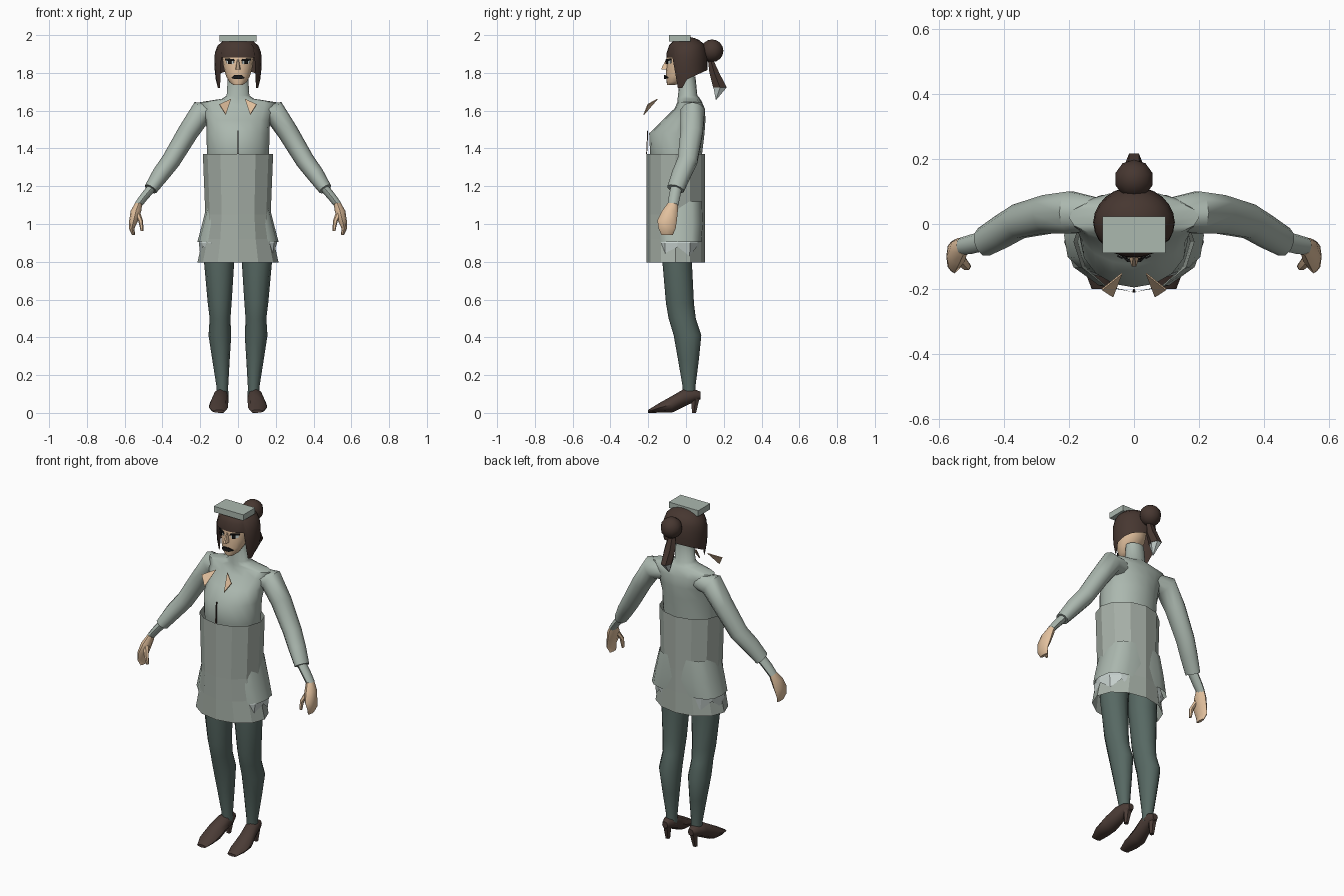
import bpy, bmesh, math
from mathutils import Vector

if "Cube" in bpy.data.objects:
    bpy.data.objects.remove(bpy.data.objects["Cube"])

Z, Y = Vector((0, 0, 1)), Vector((0, 1, 0))


def material(name, rgb):
    m = bpy.data.materials.new(name)
    m.diffuse_color = (*rgb, 1)
    m.use_nodes = True
    m.node_tree.nodes["Principled BSDF"].inputs["Base Color"].default_value = m.diffuse_color
    return m


CLOTH = material("grey_green_cloth", (.41, .48, .43))
APRON = material("apron_grey", (.38, .43, .385))
TIGHTS = material("dark_green_tights", (.095, .14, .125))
SKIN = material("skin", (.76, .53, .34))
HAIR = material("dark_brown_hair", (.062, .038, .03))
LEATHER = material("brown_leather", (.07, .045, .037))
PALE = material("pale_lining", (.58, .65, .63))
BLACK = material("black", (.01, .01, .01))


def finish(name, bm, mat, angle=50, mirror=False):
    bmesh.ops.recalc_face_normals(bm, faces=bm.faces)
    me = bpy.data.meshes.new(name)
    bm.to_mesh(me)
    bm.free()
    me.materials.append(mat)
    ob = bpy.data.objects.new(name, me)
    bpy.context.collection.objects.link(ob)
    if angle:
        bpy.ops.object.select_all(action='DESELECT')
        ob.select_set(True)
        bpy.context.view_layer.objects.active = ob
        bpy.ops.object.shade_smooth_by_angle(angle=math.radians(angle))
    if mirror:
        ob.modifiers.new("Mirror", 'MIRROR')
    return ob


def loft(name, rings, mat, sides=12, axis=None, up=Y, caps=True, power=1, zig=0, **kw):
    """Skin rings (x, y, z, width radius, depth radius) along a path."""
    bm = bmesh.new()
    pts = [Vector(r[:3]) for r in rings]
    loops = []
    for i, r in enumerate(rings):
        t = axis or (pts[min(i + 1, len(pts) - 1)] - pts[max(i - 1, 0)]).normalized()
        u = (up - t * up.dot(t)).normalized()
        v = t.cross(u)
        loop = []
        for k in range(sides):
            a = math.tau * k / sides
            c, s = math.cos(a), math.sin(a)
            c = math.copysign(abs(c) ** power, c)
            s = math.copysign(abs(s) ** power, s)
            p = pts[i] + v * c * r[3] + u * s * r[4]
            if i == 0 and k % 2:
                p.z += zig
            loop.append(bm.verts.new(p))
        loops.append(loop)
    for a, b in zip(loops, loops[1:]):
        for k in range(sides):
            j = (k + 1) % sides
            bm.faces.new((a[k], a[j], b[j], b[k]))
    if caps:
        bm.faces.new(loops[0])
        bm.faces.new(loops[-1])
    return finish(name, bm, mat, **kw)


def plate(name, pts, mat, mirror=False, thick=.005):
    bm = bmesh.new()
    bm.faces.new([bm.verts.new(p) for p in pts])
    ob = finish(name, bm, mat, angle=0, mirror=mirror)
    ob.modifiers.new("Thickness", 'SOLIDIFY').thickness = thick
    return ob


def spans(rows):
    """Rows of (z, half width, front y, back y) to ring tuples."""
    return [(0, (f + b) / 2, z, w, (b - f) / 2) for z, w, f, b in rows]


# Torso with high collar
loft("torso", spans([
    (1.0, .16, -.16, .08), (1.2, .15, -.15, .07), (1.37, .165, -.19, .085), (1.48, .166, -.195, .098),
    (1.55, .17, -.125, .103), (1.61, .195, -.062, .1), (1.645, .2, -.045, .085),
    (1.663, .085, -.045, .075), (1.68, .06, -.042, .06), (1.78, .054, -.035, .05)]),
    CLOTH, sides=16, axis=Z)

# Jacket hem, underskirt and faceted apron
loft("jacket_hem", [(0, -.035, .905, .215, .122), (0, -.035, 1.0, .19, .13), (0, -.035, 1.12, .16, .125)],
     CLOTH, sides=16, axis=Z, caps=False, power=.65)
loft("underskirt", [(0, -.045, .83, .2, .125), (0, -.045, .9, .207, .13), (0, -.04, 1.0, .16, .11)],
     PALE, sides=14, axis=Z, caps=False, power=.8, zig=.05, angle=0)
loft("apron", spans([(.795, .215, -.21, .1), (.92, .187, -.21, .1), (1.05, .173, -.21, .1),
                     (1.37, .186, -.21, .1)]), APRON, sides=12, axis=Z, caps=False, angle=0)

# Sleeves
loft("sleeve", [(.10, .03, 1.59, .05, .05), (.195, .035, 1.59, .065, .068), (.265, .03, 1.485, .055, .062),
                (.355, .008, 1.335, .05, .055), (.41, -.025, 1.262, .046, .052), (.462, -.055, 1.185, .036, .047)],
     CLOTH, sides=10, mirror=True)
loft("cuff", [(.45, -.05, 1.20, .024, .03), (.5, -.062, 1.14, .022, .03), (.53, -.068, 1.1, .02, .027)],
     CLOTH, sides=8, mirror=True)

# Hands
loft("hand", [(.525, -.068, 1.112, .019, .027), (.54, -.085, 1.07, .028, .042), (.552, -.1, 1.02, .024, .052),
              (.563, -.1, .975, .014, .045), (.553, -.1, .942, .009, .03)],
     SKIN, sides=8, axis=-Z, mirror=True)
loft("thumb", [(.535, -.105, 1.06, .018, .02), (.515, -.13, 1.015, .013, .014), (.508, -.13, .962, .007, .009)],
     SKIN, sides=6, axis=-Z, mirror=True)

# Legs
loft("leg", [(.083, .018, .08, .032, .034), (.083, .016, .14, .031, .034), (.09, .013, .28, .046, .055),
             (.096, .008, .41, .06, .073), (.095, -.02, .50, .055, .072), (.097, -.032, .58, .063, .074),
             (.1, -.047, .8, .08, .078), (.095, -.045, .98, .085, .085)],
     TIGHTS, sides=12, axis=Z, mirror=True)

# Shoes with tapered heels
loft("shoe", [(.1, -.2, .008, .03, .008), (.103, -.14, .027, .05, .026), (.102, -.075, .045, .05, .044),
              (.092, -.01, .08, .042, .047), (.086, .045, .092, .036, .033), (.085, .078, .092, .018, .02)],
     LEATHER, sides=8, axis=Y, up=Z, mirror=True)
loft("heel", [(.09, .042, 0, .014, .013), (.087, .052, .09, .026, .026)],
     LEATHER, sides=6, axis=Z, mirror=True)

# Head and nose
loft("head", [(0, -.08, 1.735, .024, .02), (0, -.06, 1.752, .046, .043), (0, -.046, 1.785, .064, .06),
              (0, -.026, 1.83, .077, .078), (0, -.02, 1.88, .083, .082), (0, -.015, 1.94, .08, .075)],
     SKIN, sides=16, axis=Z)
loft("nose", [(0, -.108, 1.818, .014, .026), (0, -.102, 1.832, .011, .028), (0, -.096, 1.872, .006, .01)],
     SKIN, sides=6, axis=Z)

# Mouth and eyes
plate("mouth", [(-.037, -.1, 1.773), (-.02, -.117, 1.789), (.02, -.117, 1.789), (.037, -.1, 1.773),
                (.02, -.117, 1.768), (-.02, -.117, 1.768)], BLACK, thick=.008)
plate("eye_white", [(.025, -.103, 1.848), (.06, -.083, 1.85), (.064, -.08, 1.866), (.025, -.103, 1.864)],
      PALE, mirror=True)
plate("iris", [(.034, -.104, 1.847), (.05, -.095, 1.847), (.05, -.095, 1.868), (.034, -.104, 1.868)],
      BLACK, mirror=True)
plate("eyelash", [(.02, -.108, 1.862), (.07, -.08, 1.865), (.068, -.082, 1.876), (.025, -.107, 1.873)],
      BLACK, mirror=True)

# Hair: fringe at the front, long side locks, rising to the nape
PROFILE = [(1.99, .2), (1.978, .55), (1.95, .84), (1.91, .97), (1.86, 1), (1.79, .97), (1.71, .86)]


def hair_scale(z):
    for (z0, s0), (z1, s1) in zip(PROFILE, PROFILE[1:]):
        if z >= z1:
            return s0 + (s1 - s0) * (z0 - z) / (z0 - z1)
    return PROFILE[-1][1]


def hair_bottom(front):
    if front > .65:
        return 1.882
    return 1.72 if front > .2 else 1.765 - front * .05


bm = bmesh.new()
N, ROWS = 24, 7
crown = bm.verts.new((0, .01, 1.992))
cols = []
for k in range(N):
    a = math.tau * k / N
    low = hair_bottom(-math.sin(a))
    col = []
    for i in range(ROWS):
        z = 1.985 + (low - 1.985) * (i / (ROWS - 1)) ** 1.5
        s = hair_scale(z)
        col.append(bm.verts.new((.126 * s * math.cos(a), .005 + .11 * s * math.sin(a), z)))
    cols.append(col)
for k in range(N):
    a, b = cols[k], cols[(k + 1) % N]
    bm.faces.new((crown, a[0], b[0]))
    for i in range(ROWS - 1):
        bm.faces.new((a[i], a[i + 1], b[i + 1], b[i]))
finish("hair", bm, HAIR)

# Bun and tail with a pale tip
bm = bmesh.new()
bmesh.ops.create_uvsphere(bm, u_segments=10, v_segments=8, radius=.06)
for v in bm.verts:
    v.co = v.co + Vector((0, .138, 1.917))
finish("bun", bm, HAIR)
loft("hair_tail", [(0, .13, 1.87, .02, .016), (0, .15, 1.8, .034, .03), (0, .18, 1.722, .03, .042)],
     HAIR, sides=6, axis=-Z)
loft("tail_tip", [(0, .18, 1.722, .029, .04), (0, .16, 1.66, .003, .003)], PALE, sides=6, axis=-Z, angle=0)

# Box cap
bm = bmesh.new()
bmesh.ops.create_cube(bm, size=1)
for v in bm.verts:
    v.co = Vector((v.co.x * .195, v.co.y * .113 - .033, v.co.z * .035 + 1.9825))
finish("cap", bm, CLOTH, angle=0)

# Collar points and front seam
plate("collar_point", [(.038, -.15, 1.66), (.1, -.2, 1.632), (.066, -.222, 1.577)], SKIN, mirror=True)
plate("front_seam", [(-.004, -.206, 1.37), (.004, -.206, 1.37), (.003, -.2, 1.495), (-.003, -.2, 1.495)], LEATHER)
